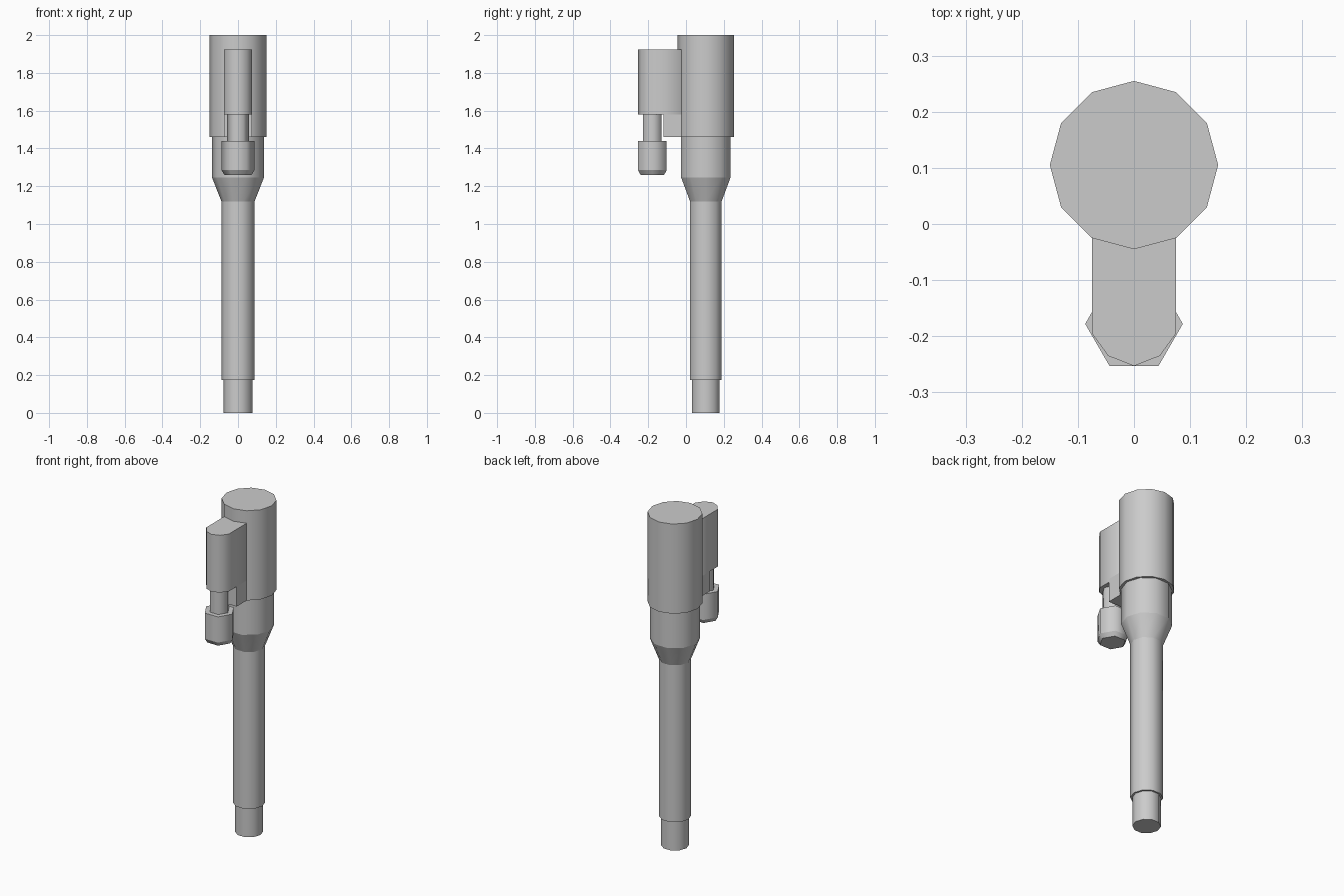
import bpy, bmesh
from math import cos, sin, pi

if "Cube" in bpy.data.objects:
    bpy.data.objects.remove(bpy.data.objects["Cube"])

AXIS_Y, POD_Y = 0.105, -0.178


def finish(name, bm):
    # smooth around the sides, crisp on every horizontal ring
    bmesh.ops.recalc_face_normals(bm, faces=bm.faces)
    for f in bm.faces:
        f.smooth = abs(f.normal.z) < 0.99
    for e in bm.edges:
        if abs(e.verts[0].co.z - e.verts[1].co.z) < 1e-5:
            e.smooth = False
    mesh = bpy.data.meshes.new(name)
    bm.to_mesh(mesh)
    bm.free()
    obj = bpy.data.objects.new(name, mesh)
    bpy.context.collection.objects.link(obj)
    return obj


def lathe(name, y, sides, profile):
    # stack of (radius, z) rings, first vertex on +x, capped at both ends
    bm = bmesh.new()
    rings = [[bm.verts.new((r * cos(2 * pi * i / sides),
                            y + r * sin(2 * pi * i / sides), z))
              for i in range(sides)] for r, z in profile]
    for a, b in zip(rings, rings[1:]):
        for i in range(sides):
            j = (i + 1) % sides
            bm.faces.new((a[i], a[j], b[j], b[i]))
    bm.faces.new(rings[0][::-1])
    bm.faces.new(rings[-1])
    return finish(name, bm)


def prism(name, outline, z0, z1):
    bm = bmesh.new()
    face = bm.faces.new([bm.verts.new((x, y, z0)) for x, y in outline])
    top = bmesh.ops.extrude_face_region(bm, geom=[face])["geom"]
    for v in top:
        if isinstance(v, bmesh.types.BMVert):
            v.co.z = z1
    # extrusion removes nothing here, so make sure the bottom cap exists
    bottom = [v for v in bm.verts if abs(v.co.z - z0) < 1e-6]
    if not any(all(v in f.verts for v in bottom) for f in bm.faces):
        bmesh.ops.contextual_create(bm, geom=bottom)
    obj = finish(name, bm)
    obj.data.shade_flat() if len(outline) == 4 else None
    return obj


# Main column: narrow tip, shaft, flared collar, wide head
lathe("shaft", AXIS_Y, 10, [(0.077, 0), (0.077, 0.175), (0.088, 0.175),
                            (0.088, 1.12), (0.137, 1.245), (0.137, 1.47)])
lathe("head", AXIS_Y, 12, [(0.15, 1.46), (0.15, 2.0)])

# Side pod with a rounded nose, merging into the head
half = [(0.075, 0.03), (0.075, -0.195), (0.046, -0.235)]
nose = half + [(0, -0.253)] + [(-x, y) for x, y in reversed(half)]
prism("side_pod", nose, 1.58, 1.925)
w = 0.075
prism("pod_web", [(w, 0.03), (w, -0.12), (-w, -0.12), (-w, 0.03)], 1.46, 1.60)

# Hexagonal stem and knob hanging below the pod
lathe("knob_stem", POD_Y, 6, [(0.057, 1.42), (0.057, 1.60)])
lathe("knob", POD_Y, 6, [(0.072, 1.26), (0.087, 1.285), (0.087, 1.44)])
